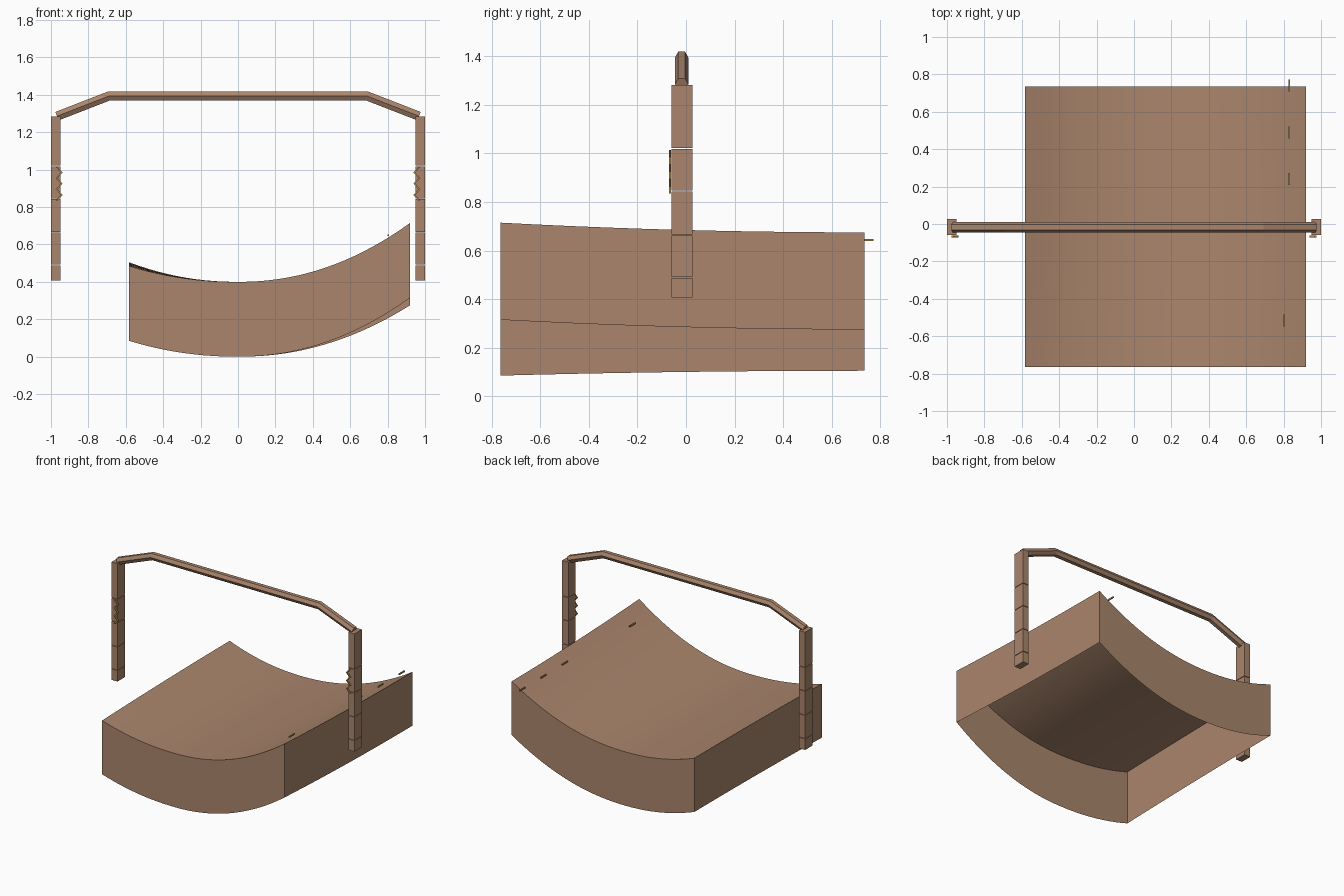
import bpy
import bmesh
from math import cos, sin, radians
from mathutils import Vector

cube = bpy.data.objects.get("Cube")
if cube:
    bpy.data.objects.remove(cube)


def material(name, color):
    m = bpy.data.materials.new(name)
    m.use_nodes = True
    m.diffuse_color = color
    m.node_tree.nodes["Principled BSDF"].inputs["Base Color"].default_value = color
    return m


tan = material("tan wood", (0.40, 0.235, 0.15, 1))
ochre = material("ochre metal", (0.50, 0.29, 0.09, 1))


def finish(name, bm, mat, closed=True):
    if closed:
        bmesh.ops.recalc_face_normals(bm, faces=bm.faces[:])
    mesh = bpy.data.meshes.new(name)
    bm.to_mesh(mesh)
    bm.free()
    mesh.materials.append(mat)
    obj = bpy.data.objects.new(name, mesh)
    bpy.context.collection.objects.link(obj)
    return obj


def add_box(bm, low, high):
    low, high = Vector(low), Vector(high)
    new = bmesh.ops.create_cube(bm, size=1)["verts"]
    bmesh.ops.scale(bm, vec=high - low, verts=new)
    bmesh.ops.translate(bm, vec=(low + high) / 2, verts=new)


# Base: a sagging, slightly twisted sheet with a skirt, open underneath
X0, X1, Y0, Y1, DEPTH = -0.583, 0.92, -0.765, 0.735, 0.40


def height(x, y):
    t = ((Y1 - y) / (Y1 - Y0)) ** 2
    if x < 0:
        return DEPTH + (0.105 - 0.02 * t) * (x / X0) ** 2.1
    return DEPTH + (0.275 + 0.04 * t) * (x / X1) ** 2.1


bm = bmesh.new()
NX, NY = 30, 10
grid = []
for i in range(NX + 1):
    x = X0 + (X1 - X0) * i / NX
    ys = [Y0 + (Y1 - Y0) * j / NY for j in range(NY + 1)]
    grid.append([bm.verts.new((x, y, height(x, y))) for y in ys])
for i in range(NX):
    for j in range(NY):
        bm.faces.new((grid[i][j], grid[i + 1][j], grid[i + 1][j + 1], grid[i][j + 1]))
rim = [e for e in bm.edges if e.is_boundary]
skirt = bmesh.ops.extrude_edge_only(bm, edges=rim)["geom"]
bmesh.ops.translate(bm, vec=(0, 0, -DEPTH),
                    verts=[g for g in skirt if isinstance(g, bmesh.types.BMVert)])
bmesh.ops.recalc_face_normals(bm, faces=bm.faces[:])
if grid[NX // 2][NY // 2].link_faces[0].normal.z < 0:
    bmesh.ops.reverse_faces(bm, faces=bm.faces[:])
base = finish("curved_base", bm, tan, closed=False)
bpy.context.view_layer.objects.active = base
base.select_set(True)
bpy.ops.object.shade_smooth_by_angle(angle=radians(30))
base.select_set(False)

# Posts: stacked sections with hairline seams, and a zigzag spring on each
LEVELS = [0.405, 0.49, 0.665, 0.845, 1.02, 1.285]
SEAM = 0.002
for side, label in ((1, "left"), (-1, "right")):
    bm = bmesh.new()
    for low, high in zip(LEVELS, LEVELS[1:]):
        xs = sorted((side * 0.95, side * 1.0))
        add_box(bm, (xs[0], -0.06, low + SEAM), (xs[1], 0.027, high - SEAM))
    finish(label + "_post", bm, tan)

    bm = bmesh.new()
    rows = []
    for k in range(7):
        z = 0.835 + 0.03 * k
        inner = 0.938 if k % 2 else 0.965
        rows.append([bm.verts.new((side * (inner + dx), y, z))
                     for dx, y in ((0, -0.071), (0.01, -0.071), (0.01, -0.061), (0, -0.061))])
    for a, b in zip(rows, rows[1:]):
        for c in range(4):
            d = (c + 1) % 4
            bm.faces.new((a[c], a[d], b[d], b[c]))
    bm.faces.new(rows[0])
    bm.faces.new(rows[-1])
    finish(label + "_zigzag_spring", bm, ochre)

# Handle: a hexagonal bar swept along a bent path, mitred at the bends
path = [Vector(p) for p in ((-0.968, 0, 1.286), (-0.687, 0, 1.395),
                            (0.687, 0, 1.395), (0.968, 0, 1.286))]
bm = bmesh.new()
rings = []
for i, p in enumerate(path):
    before = (p - path[max(i - 1, 0)]).normalized()
    after = (path[min(i + 1, 3)] - p).normalized()
    along = (before + after).normalized()
    up = Vector((-along.z, 0, along.x))
    miter = 1 / along.dot(after if i < 3 else before)
    ring = []
    for k in range(6):
        a = radians(60 * k)
        offset = Vector((0, 0.028 * cos(a) - 0.018, 0)) + up * 0.028 * sin(a) * miter
        ring.append(bm.verts.new(p + offset))
    rings.append(ring)
for a, b in zip(rings, rings[1:]):
    for k in range(6):
        n = (k + 1) % 6
        bm.faces.new((a[k], a[n], b[n], b[k]))
bm.faces.new(rings[0])
bm.faces.new(rings[-1])
finish("handle_bar", bm, tan)

# Pegs: small pins lying along the raised edge of the base
for number, (x, y) in enumerate(((0.83, 0.74), (0.83, 0.49), (0.83, 0.24), (0.803, -0.515)), 1):
    z = height(x, min(y, Y1)) + 0.022
    bm = bmesh.new()
    add_box(bm, (x - 0.004, y - 0.032, z - 0.005), (x + 0.004, y + 0.032, z + 0.005))
    finish("peg_%d" % number, bm, ochre)
